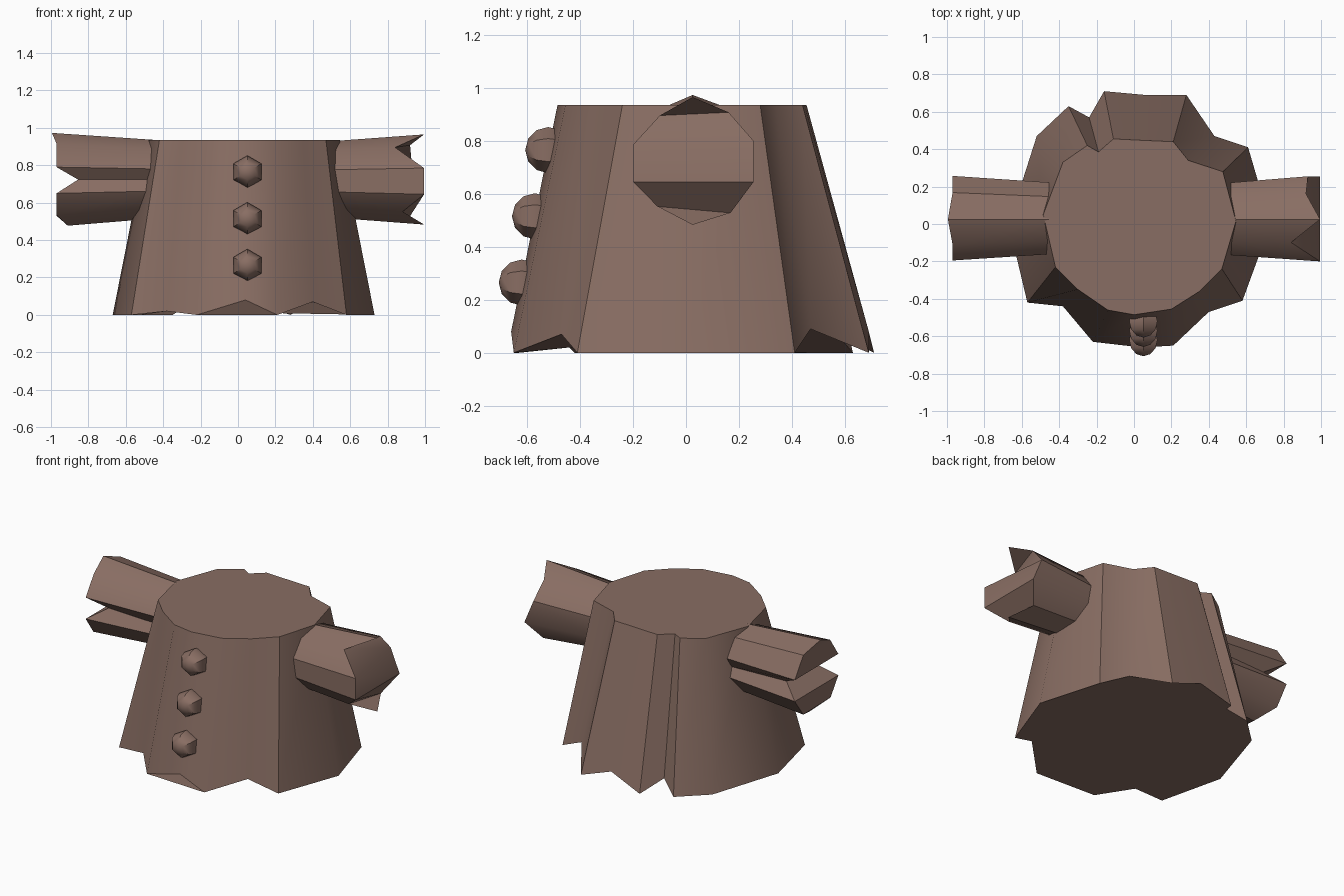
import bpy, math
from math import radians, sin, cos, pi

if "Cube" in bpy.data.objects:
    bpy.data.objects.remove(bpy.data.objects["Cube"])

mat = bpy.data.materials.new("brown_cloth")
mat.diffuse_color = (0.25, 0.155, 0.125, 1)
mat.use_nodes = True
mat.node_tree.nodes["Principled BSDF"].inputs["Base Color"].default_value = mat.diffuse_color


def make(name, verts, faces, angle=35):
    me = bpy.data.meshes.new(name)
    me.from_pydata(verts, [], faces)
    ob = bpy.data.objects.new(name, me)
    bpy.context.collection.objects.link(ob)
    me.materials.append(mat)
    bpy.ops.object.select_all(action='DESELECT')
    ob.select_set(True)
    bpy.context.view_layer.objects.active = ob
    bpy.ops.object.mode_set(mode='EDIT')
    bpy.ops.mesh.select_all(action='SELECT')
    bpy.ops.mesh.normals_make_consistent(inside=False)
    bpy.ops.object.mode_set(mode='OBJECT')
    bpy.ops.object.shade_smooth_by_angle(angle=radians(angle))
    return ob


def walls(n, a=0, b=None):
    b = a + n if b is None else b
    return [(a + i, a + (i + 1) % n, b + (i + 1) % n, b + i) for i in range(n)]


# coat body: ragged flared hem (x, y, z) lofted to a flat collar (x, y)
hem = [(.04, -.66, .08), (.21, -.65, 0), (.40, -.47, .07), (.58, -.41, 0),
       (.73, 0, 0), (.61, .41, 0), (.43, .47, .09), (.28, .69, 0),
       (.06, .69, .08), (-.16, .71, 0), (-.24, .57, .07), (-.35, .63, 0),
       (-.52, .47, 0), (-.67, 0, 0), (-.57, -.42, 0), (-.38, -.44, .02),
       (-.22, -.63, 0)]
collar = [(0, -.485), (.2, -.455), (.35, -.36), (.47, -.24), (.545, .015),
          (.475, .28), (.29, .34), (.21, .44), (.05, .447), (-.11, .455),
          (-.19, .385), (-.25, .42), (-.38, .33), (-.485, .05), (-.42, -.23),
          (-.3, -.35), (-.14, -.46)]
n = len(hem)
make("coat_body", hem + [(x, y, .935) for x, y in collar],
     walls(n) + [tuple(range(n)), tuple(range(n, 2 * n))])


# sleeves: ten-sided flaring tubes with notched cuffs, entries are (y, z, cuff x, pull)
CY, CZ = .027, .728


def sleeve(name, inner_x, ring):
    m = len(ring)
    vs = [(inner_x, CY + (y - CY) * .85, CZ + (z - CZ) * .85) for y, z, x, p in ring]
    vs += [(x, CY + (y - CY) * p, CZ + (z - CZ) * p) for y, z, x, p in ring]
    fs = walls(m) + [tuple(range(m))]
    # cuff closed by strips running front to back, so notches cut through
    for i in range(m // 2):
        quad = [m + i, m + i + 1, m + (m - i - 1) % m, m + (m - i) % m]
        fs.append(tuple(dict.fromkeys(quad)))
    make(name, vs, fs)


sleeve("right_sleeve", .51, [
    (.025, .965, .995, 1), (-.11, .91, .84, .92), (-.2, .785, .995, 1),
    (-.2, .645, .995, 1), (-.115, .543, .88, .95), (.025, .483, .995, 1),
    (.168, .528, .92, 1), (.255, .645, .995, 1), (.255, .8, .93, 1),
    (.168, .917, .92, .95)])
sleeve("left_sleeve", -.455, [
    (.025, .973, -.995, 1), (-.11, .915, -.97, 1), (-.195, .79, -.97, 1),
    (-.17, .722, -.855, .75), (-.195, .65, -.97, 1), (-.115, .535, -.97, 1),
    (.025, .477, -.91, 1), (.168, .53, -.97, 1), (.257, .65, -.97, 1),
    (.23, .722, -.855, .75), (.257, .79, -.97, 1), (.168, .92, -.97, 1)])


# buttons: three six-sided balls down the front
def button(name, x, y, z, r):
    vs = []
    for j in range(1, 6):
        t = pi * j / 6
        for i in range(6):
            a = pi / 3 * i
            vs.append((x + r * sin(t) * sin(a), y - r * cos(t), z + r * sin(t) * cos(a)))
    vs += [(x, y - r, z), (x, y + r, z)]
    fs = [f for j in range(4) for f in walls(6, 6 * j)]
    fs += [(30, i, (i + 1) % 6) for i in range(6)]
    fs += [(31, 24 + (i + 1) % 6, 24 + i) for i in range(6)]
    make(name, vs, fs)


for k in range(3):
    button(f"button_{k + 1}", .05, -.52 - .05 * k, .765 - .25 * k, .087)
